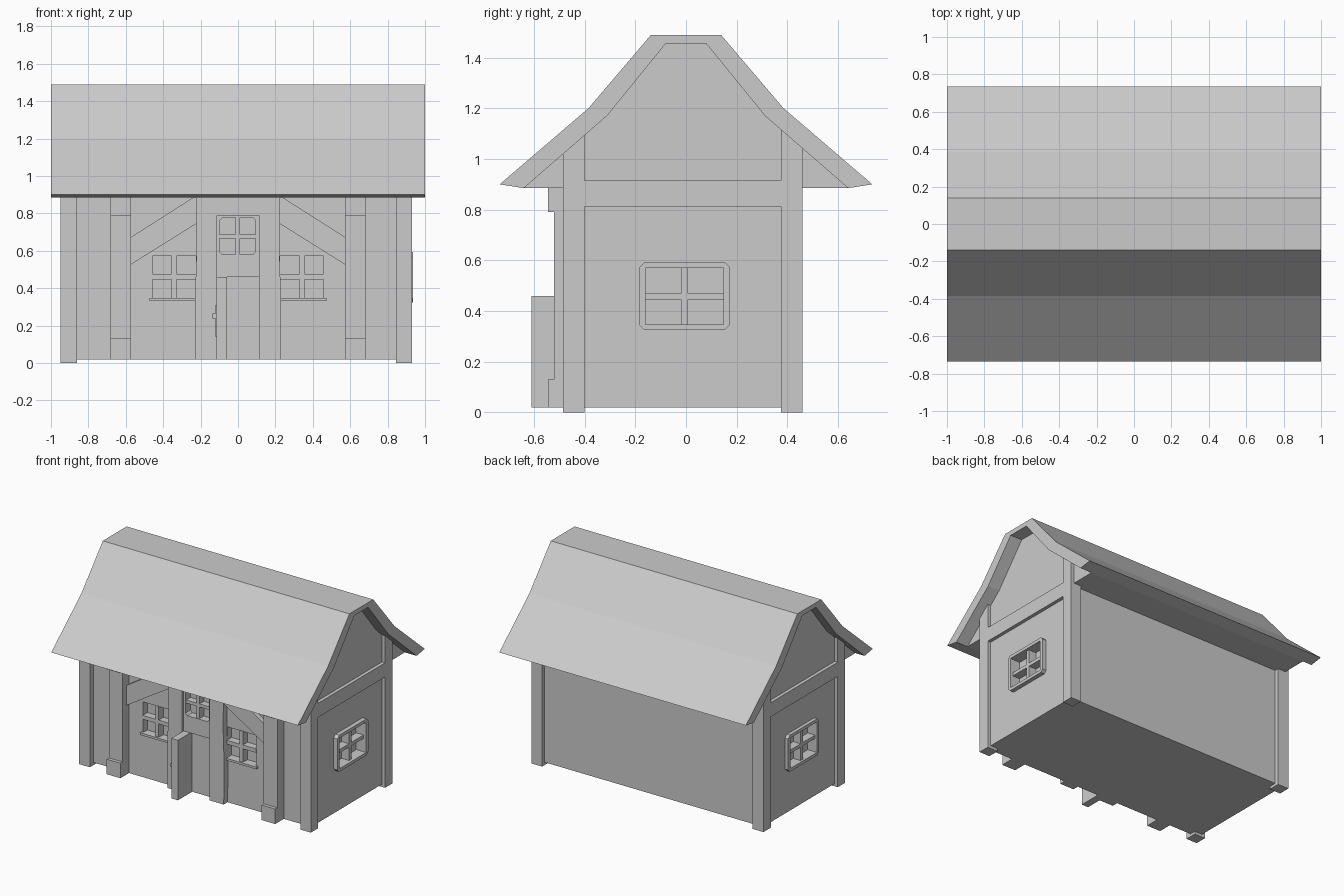
import bpy, bmesh

if "Cube" in bpy.data.objects:
    bpy.data.objects.remove(bpy.data.objects["Cube"])


def prism(name, pts, axis, a, b):
    """Extrude a profile from a to b: (y,z) points along x, or (x,z) points along y."""
    bm = bmesh.new()
    place = (lambda p, t: (t, p[0], p[1])) if axis == 'x' else (lambda p, t: (p[0], t, p[1]))
    lo = [bm.verts.new(place(p, a)) for p in pts]
    hi = [bm.verts.new(place(p, b)) for p in pts]
    bm.faces.new(lo)
    bm.faces.new(hi[::-1])
    n = len(pts)
    for i in range(n):
        j = (i + 1) % n
        bm.faces.new((lo[i], hi[i], hi[j], lo[j]))
    bmesh.ops.recalc_face_normals(bm, faces=bm.faces)
    me = bpy.data.meshes.new(name)
    bm.to_mesh(me)
    bm.free()
    ob = bpy.data.objects.new(name, me)
    bpy.context.collection.objects.link(ob)
    return ob


def box(name, x0, x1, y0, y1, z0, z1):
    return prism(name, [(y0, z0), (y1, z0), (y1, z1), (y0, z1)], 'x', x0, x1)


def chamfered(u0, u1, v0, v1, c):
    return [(u0 + c, v0), (u1 - c, v0), (u1, v0 + c), (u1, v1 - c),
            (u1 - c, v1), (u0 + c, v1), (u0, v1 - c), (u0, v0 + c)]


def cut(target, cutter):
    m = target.modifiers.new("opening", 'BOOLEAN')
    m.operation = 'DIFFERENCE'
    m.solver = 'EXACT'
    m.object = cutter
    cutter.hide_render = True
    cutter.display_type = 'WIRE'
    bpy.context.view_layer.objects.active = target
    bpy.ops.object.modifier_apply(modifier=m.name)


# Roof: bent slopes with a flat ridge, hollow underneath
outer = [(-0.735, 0.90), (-0.385, 1.20), (-0.138, 1.49), (0.138, 1.49), (0.385, 1.20), (0.735, 0.90)]
inner = [(0.64, 0.885), (0.312, 1.17), (0.08, 1.455), (-0.08, 1.455), (-0.312, 1.17), (-0.64, 0.885)]
prism("roof", outer + inner, 'x', -1, 1)

# Solid body with gables and boxed eaves
XL, XR, YF, YB = -0.925, 0.905, -0.445, 0.43
body = prism("house_body", [(YF, 0.02), (YB, 0.02), (YB, 0.885)] + inner + [(YF, 0.885)], 'x', XL, XR)

# Corner posts follow the roof underside
for x0, x1 in ((-0.95, -0.862), (0.845, 0.93)):
    prism("front_corner_post", [(-0.485, 0), (-0.40, 0), (-0.40, 1.095), (-0.485, 1.02)], 'x', x0, x1)
    prism("back_corner_post", [(0.375, 0), (0.46, 0), (0.46, 1.043), (0.375, 1.117)], 'x', x0, x1)
    box("gable_beam", x0, x1, -0.41, 0.385, 0.812, 0.916)

# Side windows: chamfered frame, recessed pane, cross bars
for s, wall, face in ((1, XR, 0.936), (-1, XL, -0.95)):
    frame = prism("side_window_frame", chamfered(-0.184, 0.173, 0.325, 0.593, 0.02),
                  'x', wall - s * 0.01, face)
    hole = box("side_window_cutter", *sorted((wall - s * 0.05, face + s * 0.05)),
               -0.16, 0.148, 0.347, 0.57)
    cut(frame, hole)
    cut(body, hole)
    bar = sorted((wall - s * 0.055, wall + s * 0.01))
    box("side_window_upright", *bar, -0.02, 0.007, 0.34, 0.575)
    box("side_window_crossbar", *bar, -0.165, 0.153, 0.445, 0.47)

# Front windows with cross bars and sills
for s in (1, -1):
    a, b = sorted((s * 0.225, s * 0.458))
    cut(body, box("front_window_cutter", a, b, -0.6, -0.395, 0.347, 0.572))
    box("front_window_upright", s * 0.342 - 0.013, s * 0.342 + 0.013, -0.45, -0.39, 0.34, 0.575)
    box("front_window_crossbar", a - 0.005, b + 0.005, -0.45, -0.39, 0.447, 0.475)
    sa, sb = sorted((s * 0.22, s * 0.472))
    box("front_window_sill", sa, sb, -0.462, -0.43, 0.333, 0.349)

    # Pillars with base and cap blocks
    p, q = sorted((s * 0.572, s * 0.683))
    box("pillar", p, q, -0.52, -0.43, 0.02, 0.89)
    box("pillar_base", p, q, -0.545, -0.43, 0.02, 0.13)
    box("pillar_cap", p, q, -0.545, -0.43, 0.79, 0.89)

    # Diagonal braces
    prism("diagonal_brace", [(s * 0.575, 0.525), (s * 0.575, 0.672), (s * 0.235, 0.888),
                             (s * 0.215, 0.888), (s * 0.215, 0.75)], 'y', -0.475, -0.43)

    # Slightly crooked door posts
    prism("door_post", [(s * 0.113, 0.02), (s * 0.227, 0.02), (s * 0.231, 0.30), (s * 0.222, 0.58),
                        (s * 0.226, 0.89), (s * 0.113, 0.89)], 'y', -0.49, -0.43)

# Lintel, panel and small window over the door
box("door_header", -0.12, 0.12, -0.49, -0.43, 0.79, 0.89)
panel = box("over_door_panel", -0.114, 0.114, -0.468, -0.43, 0.46, 0.791)
top_hole = prism("upper_window_cutter", chamfered(-0.098, 0.094, 0.58, 0.778, 0.015), 'y', -0.6, -0.41)
cut(panel, top_hole)
cut(body, top_hole)
box("upper_window_upright", -0.014, 0.01, -0.46, -0.405, 0.575, 0.785)
box("upper_window_crossbar", -0.103, 0.1, -0.46, -0.405, 0.665, 0.688)

# Open door with handle
box("open_door", -0.114, -0.06, -0.61, -0.43, 0.02, 0.46)
box("handle_plate", -0.12, -0.112, -0.59, -0.565, 0.14, 0.31)
box("handle_knob", -0.135, -0.115, -0.59, -0.565, 0.238, 0.265)

# Remove the used cutters
for ob in [o for o in bpy.data.objects if "cutter" in o.name]:
    bpy.data.objects.remove(ob)
